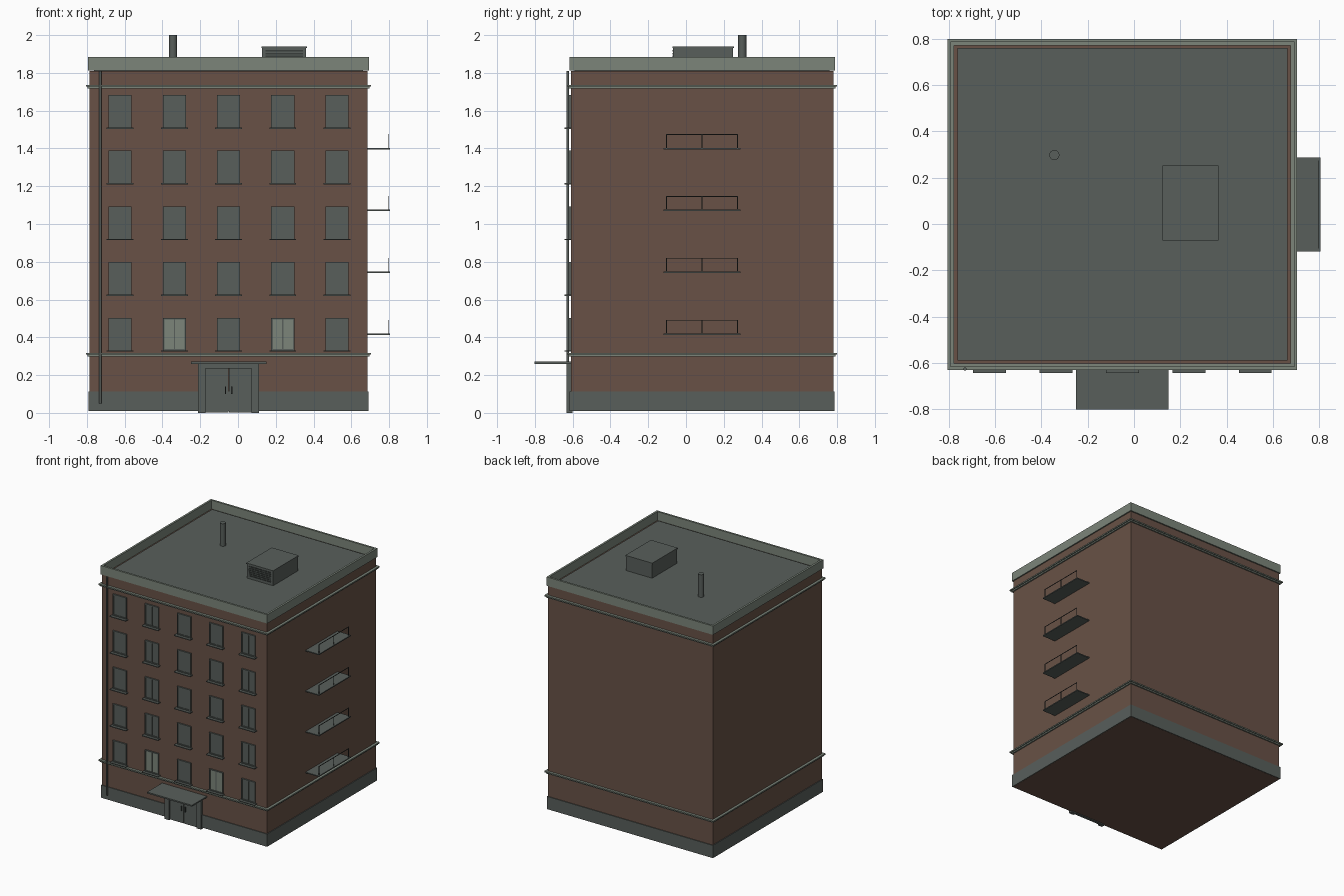
import bpy, bmesh, math
from mathutils import Matrix, Vector

if "Cube" in bpy.data.objects:
    bpy.data.objects.remove(bpy.data.objects["Cube"])

CX, CY = -0.05, 0.085          # centre of the building block


def material(name, rgb):
    m = bpy.data.materials.new(name)
    m.diffuse_color = (*rgb, 1)
    m.use_nodes = True
    m.node_tree.nodes["Principled BSDF"].inputs["Base Color"].default_value = m.diffuse_color
    return m


BRICK = material("brick brown", (0.138, 0.083, 0.061))
SLATE = material("slate grey", (0.098, 0.114, 0.105))
STONE = material("light stone", (0.20, 0.235, 0.195))
IRON = material("dark iron", (0.04, 0.047, 0.044))


def add_box(bm, x0, x1, y0, y1, z0, z1):
    size = Matrix.Diagonal((x1 - x0, y1 - y0, z1 - z0, 1))
    mid = Matrix.Translation(((x0 + x1) / 2, (y0 + y1) / 2, (z0 + z1) / 2))
    bmesh.ops.create_cube(bm, size=1, matrix=mid @ size)


def finish(bm, name, mat):
    me = bpy.data.meshes.new(name)
    bm.to_mesh(me)
    bm.free()
    me.materials.append(mat)
    ob = bpy.data.objects.new(name, me)
    bpy.context.collection.objects.link(ob)
    return ob


def boxes(name, mat, *dims):
    bm = bmesh.new()
    for d in dims:
        add_box(bm, *d)
    return finish(bm, name, mat)


def block(hx, hy, z0, z1):
    """Box dimensions centred on the building."""
    return (CX - hx, CX + hx, CY - hy, CY + hy, z0, z1)


def cylinder(name, mat, x, y, r, z0, z1, sides=16):
    bm = bmesh.new()
    bmesh.ops.create_cone(bm, cap_ends=True, segments=sides, radius1=r, radius2=r,
                          depth=z1 - z0, matrix=Matrix.Translation((x, y, (z0 + z1) / 2)))
    for f in bm.faces:
        f.smooth = abs(f.normal.z) < 0.5
    for e in bm.edges:
        e.smooth = all(f.smooth for f in e.link_faces)
    return finish(bm, name, mat)


# Main block, plinth and roof
boxes("brick_walls", BRICK, block(0.735, 0.695, 0.009, 1.81))
boxes("plinth", SLATE, block(0.741, 0.701, 0.01, 0.112))
boxes("roof_deck", SLATE, block(0.7125, 0.675, 1.80, 1.818))

# Parapet ring
ox, oy, t = 0.743, 0.703, 0.016
x0, x1, y0, y1, z0, z1 = block(ox, oy, 1.812, 1.883)
boxes("parapet", STONE,
      (x0, x1, y0, y0 + t, z0, z1), (x0, x1, y1 - t, y1, z0, z1),
      (x0, x0 + t, y0 + t, y1 - t, z0, z1), (x1 - t, x1, y0 + t, y1 - t, z0, z1))

# Stepped string courses
for label, z in (("lower", 0.298), ("upper", 1.717)):
    boxes(label + "_string_course", STONE,
          block(0.746, 0.706, z, z + 0.010), block(0.755, 0.715, z + 0.010, z + 0.020))

# Front windows: frame with mullion, pane and sill
WALL = CY - 0.695
W, H, F = 0.061, 0.172, 0.008
for row in range(5):
    for col in range(5):
        x = CX + (col - 2) * 0.287
        z = 0.331 + row * 0.295
        tag = f"_{row + 1}_{col + 1}"
        lit = row == 0 and col in (1, 3)
        ya, yb = WALL - 0.011, WALL + 0.004
        boxes("window_frame" + tag, SLATE,
              (x - W, x - W + F, ya, yb, z, z + H), (x + W - F, x + W, ya, yb, z, z + H),
              (x - W + F, x + W - F, ya, yb, z, z + F),
              (x - W + F, x + W - F, ya, yb, z + H - F, z + H),
              (x - 0.003, x + 0.003, ya + 0.003, yb, z + F, z + H - F))
        boxes("window_pane" + tag, STONE if lit else SLATE,
              (x - W + F, x + W - F, WALL - 0.005, WALL + 0.004, z + F, z + H - F))
        boxes("window_sill" + tag, SLATE,
              (x - 0.071, x + 0.071, WALL - 0.033, WALL + 0.004, z - 0.007, z))

# Entrance: frame, two leaves, handles and canopy
ya, yb = WALL - 0.022, WALL + 0.01
boxes("door_frame", SLATE, (-0.212, -0.172, ya, yb, 0, 0.26), (0.072, 0.112, ya, yb, 0, 0.26),
      (-0.172, 0.072, ya, yb, 0.235, 0.26))
boxes("door_leaves", SLATE, (-0.172, -0.0515, WALL - 0.012, yb, 0.003, 0.235),
      (-0.0485, 0.072, WALL - 0.012, yb, 0.003, 0.235))
boxes("door_handles", IRON, (-0.070, -0.064, WALL - 0.02, WALL - 0.012, 0.10, 0.14),
      (-0.036, -0.030, WALL - 0.02, WALL - 0.012, 0.10, 0.14))
boxes("entrance_canopy", SLATE, (-0.25, 0.15, -0.802, WALL + 0.01, 0.260, 0.271))

# Downpipe on the front left
cylinder("downpipe", SLATE, -0.73, WALL - 0.016, 0.007, 0.05, 1.81, 10)

# Balconies on the right side: slab and thin railing
for i in range(4):
    z = 0.413 + i * 0.3275
    boxes(f"balcony_slab_{i + 1}", SLATE, (0.68, 0.805, CY - 0.203, CY + 0.203, z, z + 0.008))
    r = 0.002
    posts = [(0.794, 0.798, y - r, y + r, z + 0.008, z + 0.08)
             for y in (CY - 0.188, CY, CY + 0.188)]
    boxes(f"balcony_railing_{i + 1}", IRON, *posts,
          (0.794, 0.798, CY - 0.19, CY + 0.19, z + 0.076, z + 0.08))

# Roof equipment: ventilation unit with louvres, and flue pipe
boxes("vent_unit", SLATE, (0.127, 0.361, -0.068, 0.25, 1.81, 1.932))
boxes("vent_lid", SLATE, (0.124, 0.364, -0.072, 0.253, 1.932, 1.941))
boxes("vent_louvres", IRON, *[(0.145, 0.343, -0.072, -0.066, 1.838 + k * 0.015, 1.846 + k * 0.015)
                              for k in range(6)])
cylinder("flue_pipe", SLATE, -0.344, 0.298, 0.022, 1.81, 2.0, 16)
